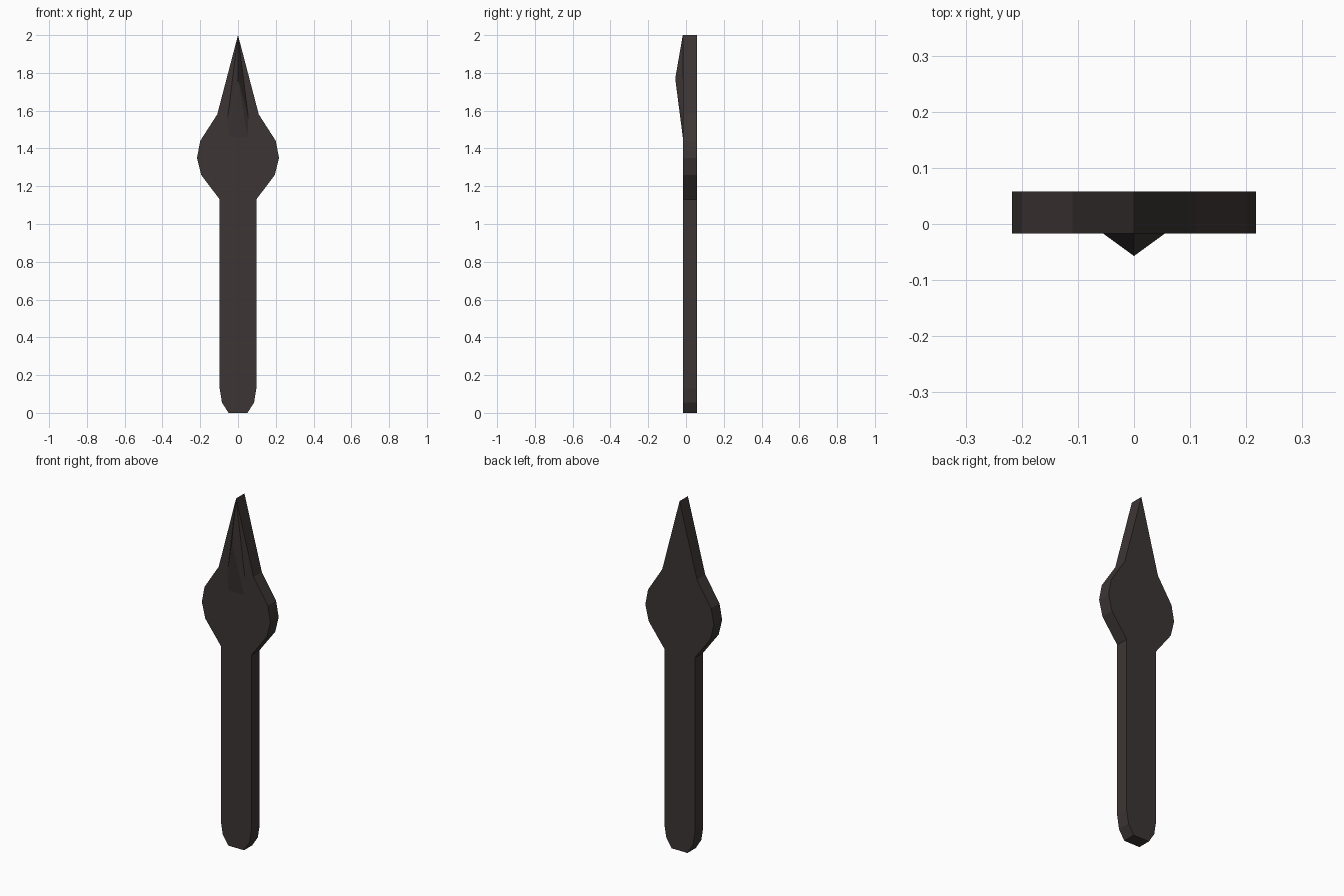
import bpy
import bmesh

if "Cube" in bpy.data.objects:
    bpy.data.objects.remove(bpy.data.objects["Cube"])

FRONT, BACK, RIDGE = -0.017, 0.058, -0.057

# Dark brown iron
iron = bpy.data.materials.new("dark_brown_iron")
iron.use_nodes = True
color = (0.046, 0.036, 0.035, 1)
iron.diffuse_color = color
iron.node_tree.nodes["Principled BSDF"].inputs["Base Color"].default_value = color


def finish(name, bm):
    bmesh.ops.recalc_face_normals(bm, faces=bm.faces)
    mesh = bpy.data.meshes.new(name)
    bm.to_mesh(mesh)
    bm.free()
    mesh.materials.append(iron)
    obj = bpy.data.objects.new(name, mesh)
    bpy.context.collection.objects.link(obj)


# Flat body: half outline from the foot to the tip, mirrored and extruded
half = [(0.05, 0), (0.085, 0.055), (0.097, 0.13), (0.097, 1.13), (0.195, 1.26),
        (0.217, 1.35), (0.2, 1.44), (0.11, 1.58)]
outline = half + [(0, 2)] + [(-x, z) for x, z in reversed(half)]
bm = bmesh.new()
face = bm.faces.new([bm.verts.new((x, FRONT, z)) for x, z in outline])
grown = bmesh.ops.extrude_face_region(bm, geom=[face], use_keep_orig=True)
moved = [v for v in grown["geom"] if isinstance(v, bmesh.types.BMVert)]
bmesh.ops.translate(bm, verts=moved, vec=(0, BACK - FRONT, 0))
finish("spear_body", bm)

# Raised ridge on the front of the blade, closed into the body
bm = bmesh.new()
tip = bm.verts.new((0, FRONT, 2))
peak = bm.verts.new((0, RIDGE, 1.77))
feet, hips = [], []
for side in (-1, 1):
    foot = bm.verts.new((side * 0.05, FRONT, 1.46))
    hip = bm.verts.new((side * 0.055, FRONT, 1.56))
    bm.faces.new((tip, peak, hip))
    bm.faces.new((peak, foot, hip))
    feet.append(foot)
    hips.append(hip)
bm.faces.new((peak, feet[0], feet[1]))
bm.faces.new((tip, hips[0], feet[0], feet[1], hips[1]))
finish("blade_ridge", bm)
